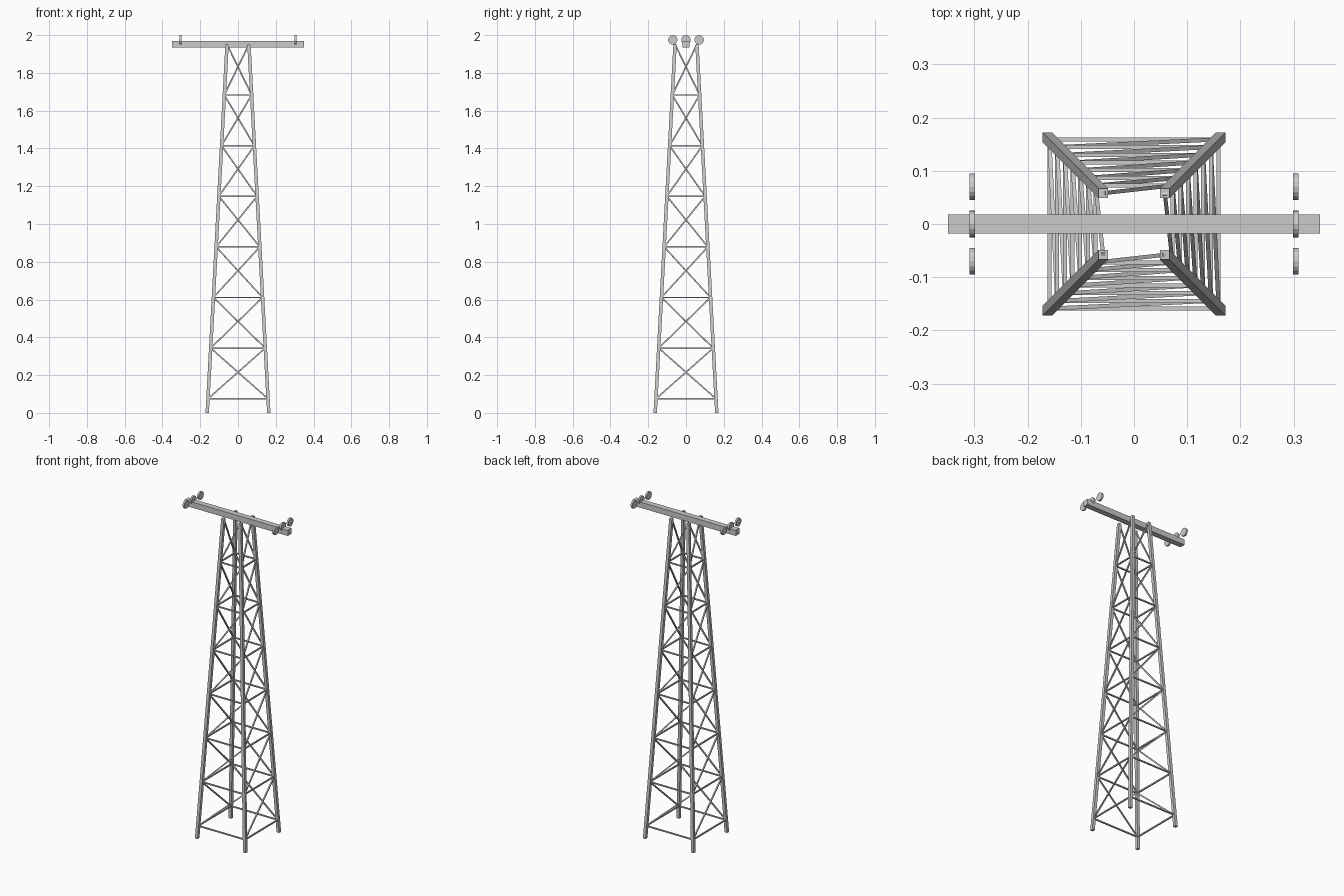
import bpy, bmesh, math
from mathutils import Vector, Matrix

if "Cube" in bpy.data.objects:
    bpy.data.objects.remove(bpy.data.objects["Cube"])

BOTTOM, TOP, HEIGHT = 0.163, 0.058, 1.95     # leg offset from axis at foot and head
LEVELS = [0.075 + 0.268 * i for i in range(8)]


def half(z):
    return BOTTOM + (TOP - BOTTOM) * z / HEIGHT


def make_object(name, bm):
    bmesh.ops.recalc_face_normals(bm, faces=bm.faces)
    mesh = bpy.data.meshes.new(name)
    bm.to_mesh(mesh)
    bm.free()
    ob = bpy.data.objects.new(name, mesh)
    bpy.context.collection.objects.link(ob)
    return ob


def bar(bm, a, b, w):
    """Square bar of width w from a to b."""
    a, b = Vector(a), Vector(b)
    rot = (b - a).to_track_quat('X', 'Z').to_matrix().to_4x4()
    size = Matrix.Diagonal(((b - a).length, w, w, 1))
    bmesh.ops.create_cube(bm, size=1, matrix=Matrix.Translation((a + b) / 2) @ rot @ size)


# four tapering-in corner legs with level ends
for sx, sy, label in ((-1, -1, "front_left"), (1, -1, "front_right"),
                      (1, 1, "back_right"), (-1, 1, "back_left")):
    bm = bmesh.new()
    bmesh.ops.create_cube(bm, size=1)
    for v in bm.verts:
        z = (v.co.z + 0.5) * HEIGHT
        v.co = (sx * half(z) + v.co.x * 0.018, sy * half(z) + v.co.y * 0.018, z)
    make_object(label + "_leg", bm)

# lattice on each side: level struts and one diagonal per panel
for i, side in enumerate(("front", "right", "back", "left")):
    bm = bmesh.new()
    for z0, z1 in zip(LEVELS, LEVELS[1:]):
        h0, h1 = half(z0), half(z1)
        bar(bm, (-h0, -h0, z0), (h0, -h0, z0), 0.0075)
        bar(bm, (-h0, -h0, z0), (h1, -h1, z1), 0.0075)
    bmesh.ops.rotate(bm, verts=bm.verts, cent=(0, 0, 0),
                     matrix=Matrix.Rotation(i * math.pi / 2, 3, 'Z'))
    make_object(side + "_lattice", bm)

# cross beam
bm = bmesh.new()
bar(bm, (-0.35, 0, 1.952), (0.35, 0, 1.952), 0.035)
make_object("cross_beam", bm)

# three pulley wheels at each end of the beam
for sx, label in ((-1, "left"), (1, "right")):
    for n, y in enumerate((-0.07, 0, 0.07)):
        bm = bmesh.new()
        bmesh.ops.create_cone(bm, cap_ends=True, segments=16, radius1=0.025, radius2=0.025,
                              depth=0.011, matrix=Matrix.Translation((sx * 0.304, y, 1.975))
                              @ Matrix.Rotation(math.pi / 2, 4, 'Y'))
        make_object(f"{label}_wheel_{n + 1}", bm)
